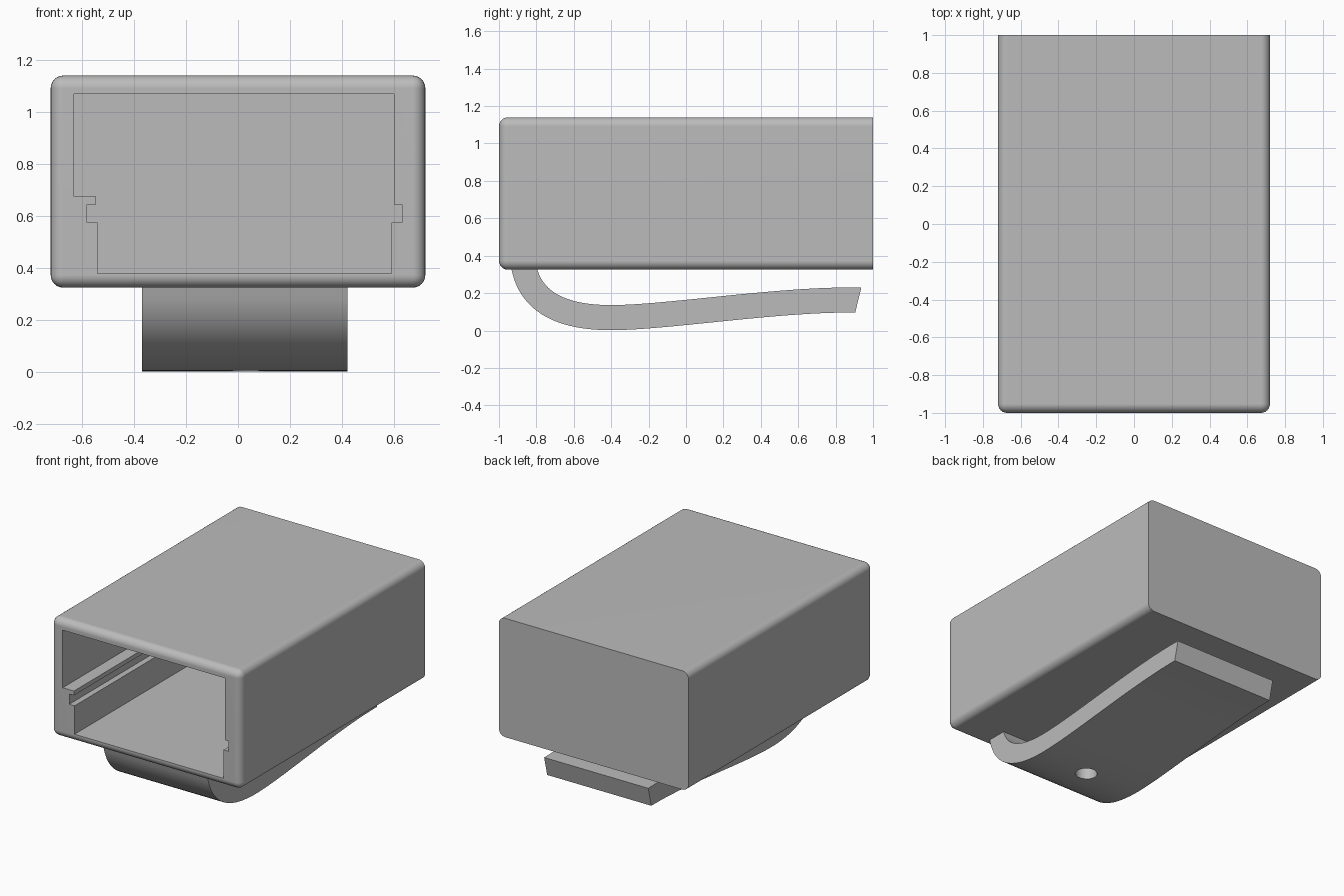
import bpy
import bmesh
from mathutils import Vector
from mathutils.geometry import interpolate_bezier

if "Cube" in bpy.data.objects:
    bpy.data.objects.remove(bpy.data.objects["Cube"])

grey = bpy.data.materials.new("light grey plastic")
grey.use_nodes = True
grey.diffuse_color = (0.5, 0.5, 0.5, 1)
grey.node_tree.nodes["Principled BSDF"].inputs["Base Color"].default_value = grey.diffuse_color


def make_object(name, bm):
    bmesh.ops.recalc_face_normals(bm, faces=bm.faces)
    mesh = bpy.data.meshes.new(name)
    bm.to_mesh(mesh)
    bm.free()
    obj = bpy.data.objects.new(name, mesh)
    mesh.materials.append(grey)
    bpy.context.collection.objects.link(obj)
    return obj


def extrude_profile(name, points, sweep):
    """Prism from a closed outline of 3D points."""
    bm = bmesh.new()
    face = bm.faces.new([bm.verts.new(p) for p in points])
    moved = bmesh.ops.extrude_face_region(bm, geom=[face], use_keep_orig=True)["geom"]
    bmesh.ops.translate(bm, vec=sweep, verts=[v for v in moved if isinstance(v, bmesh.types.BMVert)])
    return make_object(name, bm)


def cut_and_smooth(obj, cutter):
    bpy.ops.object.select_all(action="DESELECT")
    bpy.context.view_layer.objects.active = obj
    obj.select_set(True)
    mod = obj.modifiers.new("cut", "BOOLEAN")
    mod.operation, mod.solver, mod.object = "DIFFERENCE", "EXACT", cutter
    bpy.ops.object.modifier_apply(modifier=mod.name)
    bpy.data.objects.remove(cutter)
    bpy.ops.object.shade_smooth_by_angle(angle=0.5)
    normals = obj.modifiers.new("flat panels", "WEIGHTED_NORMAL")
    normals.keep_sharp = True


# Housing: box with every edge rounded except those of the back face
bm = bmesh.new()
bmesh.ops.create_cube(bm, size=1)
bmesh.ops.scale(bm, vec=(1.44, 2, 0.815), verts=bm.verts)
bmesh.ops.translate(bm, vec=(0, 0, 0.7325), verts=bm.verts)
edges = [e for e in bm.edges if any(v.co.y < 0 for v in e.verts)]
bmesh.ops.bevel(bm, geom=edges, offset=0.048, segments=6, profile=0.5, affect="EDGES")
housing = make_object("housing", bm)

# Cavity open at the front, with a board slot on each side
outline = [(-0.63, 1.07), (-0.63, 0.675), (-0.545, 0.675), (-0.545, 0.645),
           (-0.58, 0.645), (-0.58, 0.575), (-0.54, 0.575), (-0.54, 0.38),
           (0.59, 0.38), (0.59, 0.575), (0.63, 0.575), (0.63, 0.645),
           (0.60, 0.645), (0.60, 1.07)]
cavity = extrude_profile("cavity_cutter", [(x, -1.1, z) for x, z in outline], (0, 2.05, 0))
cut_and_smooth(housing, cavity)

# Belt clip: curved strip of even thickness under the housing
bend = [Vector(p) for p in ((-0.865, 0.33), (-0.82, 0.13), (-0.63, 0.069), (-0.4, 0.069))]
tongue = [Vector(p) for p in ((-0.4, 0.069), (-0.1, 0.069), (0.5, 0.17), (0.921, 0.163))]
path = interpolate_bezier(*bend, 20)[:-1] + interpolate_bezier(*tongue, 24)
outer, inner = [Vector((-0.94, 0.35))], [Vector((-0.803, 0.35))]
for before, here, after in zip(path, path[1:], path[2:]):
    along = (after - before).normalized()
    side = Vector((-along.y, along.x)) * 0.067
    outer.append(here - side)
    inner.append(here + side)
outer.append(Vector((0.905, 0.097)))
inner.append(Vector((0.937, 0.229)))
clip = extrude_profile("belt_clip", [(-0.37, p.x, p.y) for p in outer + inner[::-1]], (0.79, 0, 0))

# Round hole through the clip
bm = bmesh.new()
bmesh.ops.create_cone(bm, cap_ends=True, segments=32, radius1=0.07, radius2=0.07, depth=0.4)
bmesh.ops.translate(bm, vec=(0.03, -0.44, 0.08), verts=bm.verts)
cut_and_smooth(clip, make_object("hole_cutter", bm))
